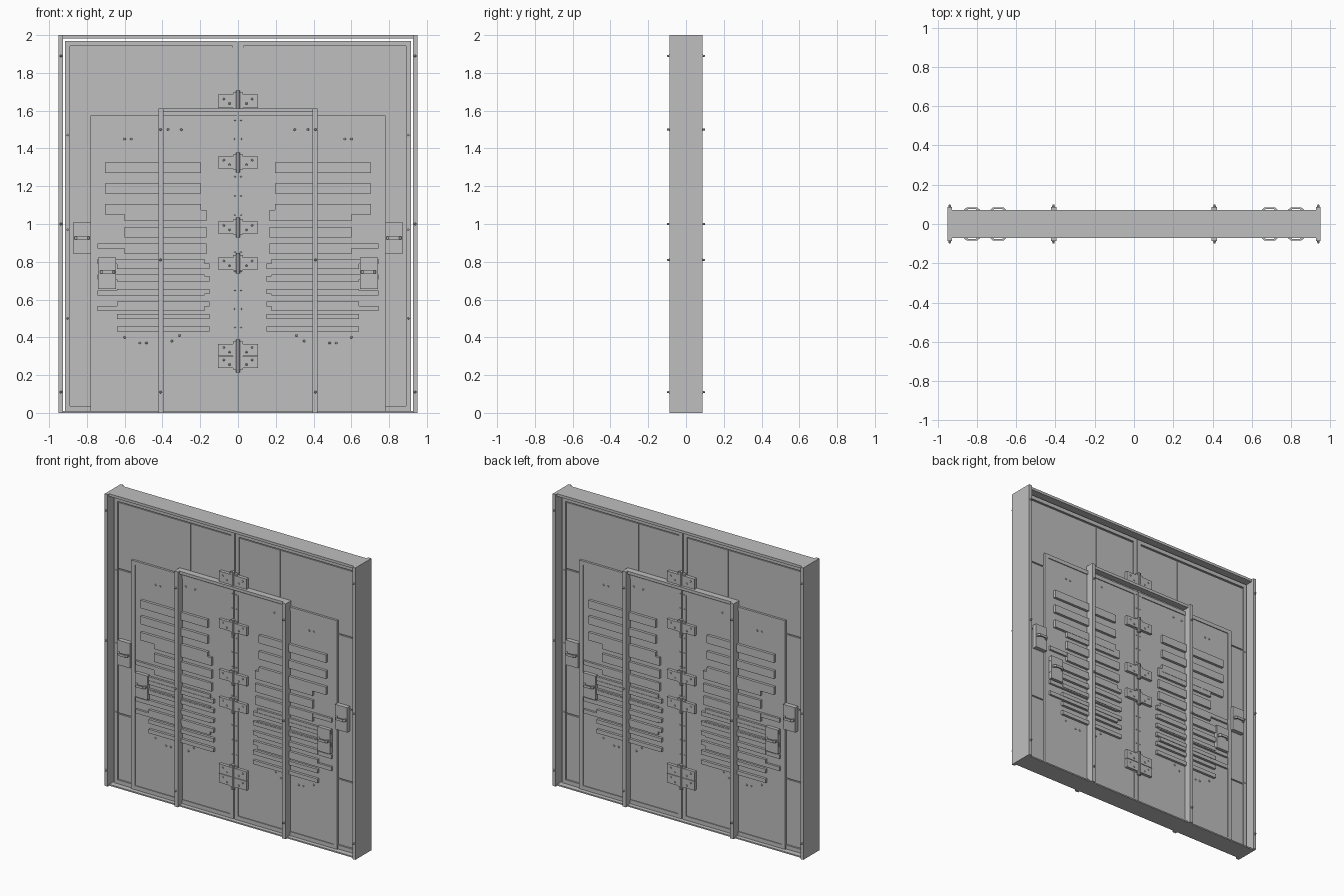
import bpy
import bmesh
from math import pi
from mathutils import Matrix, Vector

cube = bpy.data.objects.get("Cube")
if cube:
    bpy.data.objects.remove(cube, do_unlink=True)

GREY = (0.52, 0.52, 0.52, 1)
metal = bpy.data.materials.new("plain_grey_metal")
metal.use_nodes = True
metal.diffuse_color = GREY
metal.node_tree.nodes["Principled BSDF"].inputs["Base Color"].default_value = GREY


def finish(name, bm, both_faces):
    """Make the object, mirrored left to right and, if asked, front to back."""
    mesh = bpy.data.meshes.new(name)
    bmesh.ops.recalc_face_normals(bm, faces=bm.faces)
    bm.to_mesh(mesh)
    bm.free()
    mesh.materials.append(metal)
    obj = bpy.data.objects.new(name, mesh)
    bpy.context.collection.objects.link(obj)
    mod = obj.modifiers.new("mirror", "MIRROR")
    mod.use_axis = (True, both_faces, False)
    mod.use_mirror_merge = False
    return obj


def add_box(bm, x0, x1, z0, z1, y0, y1):
    size = Vector((x1 - x0, y1 - y0, z1 - z0))
    mid = Vector((x0 + x1, y0 + y1, z0 + z1)) / 2
    bmesh.ops.create_cube(bm, size=1, matrix=Matrix.Translation(mid) @ Matrix.Diagonal(size).to_4x4())


def slabs(name, rects, depth):
    """Boxes through the middle plane, from (x0, x1, z0, z1)."""
    bm = bmesh.new()
    for r in rects:
        add_box(bm, *r, -depth, depth)
    return finish(name, bm, False)


def plates(name, rects, back, front):
    """Boxes raised on both faces."""
    bm = bmesh.new()
    for r in rects:
        add_box(bm, *r, -front, -back)
    return finish(name, bm, True)


def studs(name, spots, back, front, radius):
    """Round rivet heads with a slight taper."""
    bm = bmesh.new()
    for x, z in spots:
        place = Matrix.Translation((x, -(back + front) / 2, z)) @ Matrix.Rotation(pi / 2, 4, "X")
        bmesh.ops.create_cone(bm, cap_ends=True, segments=8, radius1=radius,
                              radius2=radius * 0.6, depth=front - back, matrix=place)
    return finish(name, bm, True)


def rim(x0, x1, z0, z1, w):
    return [(x0, x0 + w, z0, z1), (x1 - w, x1, z0, z1),
            (x0 + w, x1 - w, z0, z0 + w), (x0 + w, x1 - w, z1 - w, z1)]


def rows(x0, x1, top, step, count, height):
    return [(x0, x1, top - i * step - height, top - i * step) for i in range(count)]


# Outer and inner door frames
slabs("outer_frame_post", [(0.927, 0.95, 0, 2)], 0.0865)
slabs("outer_frame_header", [(0, 0.93, 1.982, 2)], 0.07)
slabs("sill", [(0, 0.93, 0, 0.009)], 0.07)
slabs("inner_frame_post", [(0.395, 0.422, 0, 1.612)], 0.0865)
slabs("inner_frame_header", [(0, 0.4, 1.592, 1.612)], 0.07)

# Large leaves: core, rim and seamed panels
slabs("large_leaf_core", [(0.003, 0.917, 0.009, 1.97)], 0.02)
plates("large_leaf_rim", rim(0.003, 0.917, 0.009, 1.97, 0.027), 0.02, 0.032)
seams = [0.036, 0.49, 0.985, 1.48, 1.943]
panels = [(0.74, 0.888, a + 0.004, b - 0.004) for a, b in zip(seams[:3], seams[1:4])]
panels += [(0.03, 0.336, 1.484, 1.935), (0.34, 0.888, 1.484, 1.935)]
plates("large_leaf_panels", panels, 0.02, 0.027)

# Smaller leaves laid over the large ones
slabs("small_leaf_core", [(0.003, 0.78, 0.009, 1.575)], 0.036)
plates("small_leaf_rim", rim(0.003, 0.78, 0.009, 1.575, 0.027), 0.036, 0.042)

# Raised louvre bars in four overlapping sets
plates("upper_louvres", rows(0.195, 0.703, 1.325, 0.11, 3, 0.054), 0.036, 0.054)
plates("middle_louvres", rows(0.166, 0.602, 1.073, 0.088, 3, 0.056), 0.036, 0.052)
plates("wide_louvres", rows(0.178, 0.743, 0.898, 0.083, 5, 0.027), 0.036, 0.050)
plates("lower_louvres", rows(0.15, 0.64, 0.79, 0.0665, 6, 0.027), 0.036, 0.053)

# Centre latch plates with pins
latches = [(1.615, 1.685), (1.295, 1.357), (0.95, 1.012), (0.76, 0.823),
           (0.302, 0.365), (0.237, 0.299)]
plates("latch_plates", [(0.003, 0.105, a, b) for a, b in latches], 0.034, 0.056)
plates("latch_blocks", [(0, 0.027, a - 0.006, b + 0.012) for a, b in latches], 0.034, 0.052)
bm = bmesh.new()
for a, b in latches:
    bmesh.ops.create_cone(bm, cap_ends=True, segments=10, radius1=0.012, radius2=0.012,
                          depth=b - a + 0.045, matrix=Matrix.Translation((0, -0.05, (a + b) / 2)))
pins = finish("latch_pins", bm, True)
pins.modifiers["mirror"].use_axis[0] = False
studs("latch_rivets", [(x, (a + b) / 2 + dz) for a, b in latches
                       for x, dz in ((0.045, -0.012), (0.075, 0.012))], 0.056, 0.06, 0.006)

# Handle plates and bent pull handles
plates("handle_plates", [(0.778, 0.87, 0.84, 1.01), (0.645, 0.74, 0.657, 0.822)], 0.03, 0.06)
bm = bmesh.new()
for cx, cz in ((0.825, 0.925), (0.691, 0.745)):
    outer = [(-0.04, 0.058), (-0.04, 0.073), (-0.027, 0.084),
             (0.027, 0.084), (0.04, 0.073), (0.04, 0.058)]
    inner = [(x * 0.75, y - 0.008 if y > 0.06 else y) for x, y in reversed(outer)]
    face = bm.faces.new([bm.verts.new((cx + x, -y, cz - 0.008)) for x, y in outer + inner])
    grown = bmesh.ops.extrude_face_region(bm, geom=[face])["geom"]
    bmesh.ops.translate(bm, vec=(0, 0, 0.016),
                        verts=[v for v in grown if isinstance(v, bmesh.types.BMVert)])
finish("pull_handles", bm, True)

# Frame screws, leaf rivets and centre stile rivets
frame_spots = [(0.938, z) for z in (0.11, 1.0, 1.89)] + [(0.41, z) for z in (0.11, 0.81, 1.5)]
studs("frame_screws", frame_spots, 0.086, 0.1, 0.007)
leaf_spots = [(0.6, 1.45), (0.565, 1.45), (0.37, 1.5), (0.3, 1.5), (0.52, 0.37),
              (0.485, 0.37), (0.6, 0.4), (0.35, 0.38), (0.31, 0.41)]
studs("leaf_rivets", leaf_spots, 0.035, 0.042, 0.007)
studs("stile_rivets", [(0.016, 0.45 + 0.1 * i) for i in range(12)], 0.041, 0.045, 0.005)
studs("side_rivets", [(0.902, z) for z in (0.5, 0.97, 1.47)], 0.031, 0.036, 0.006)
